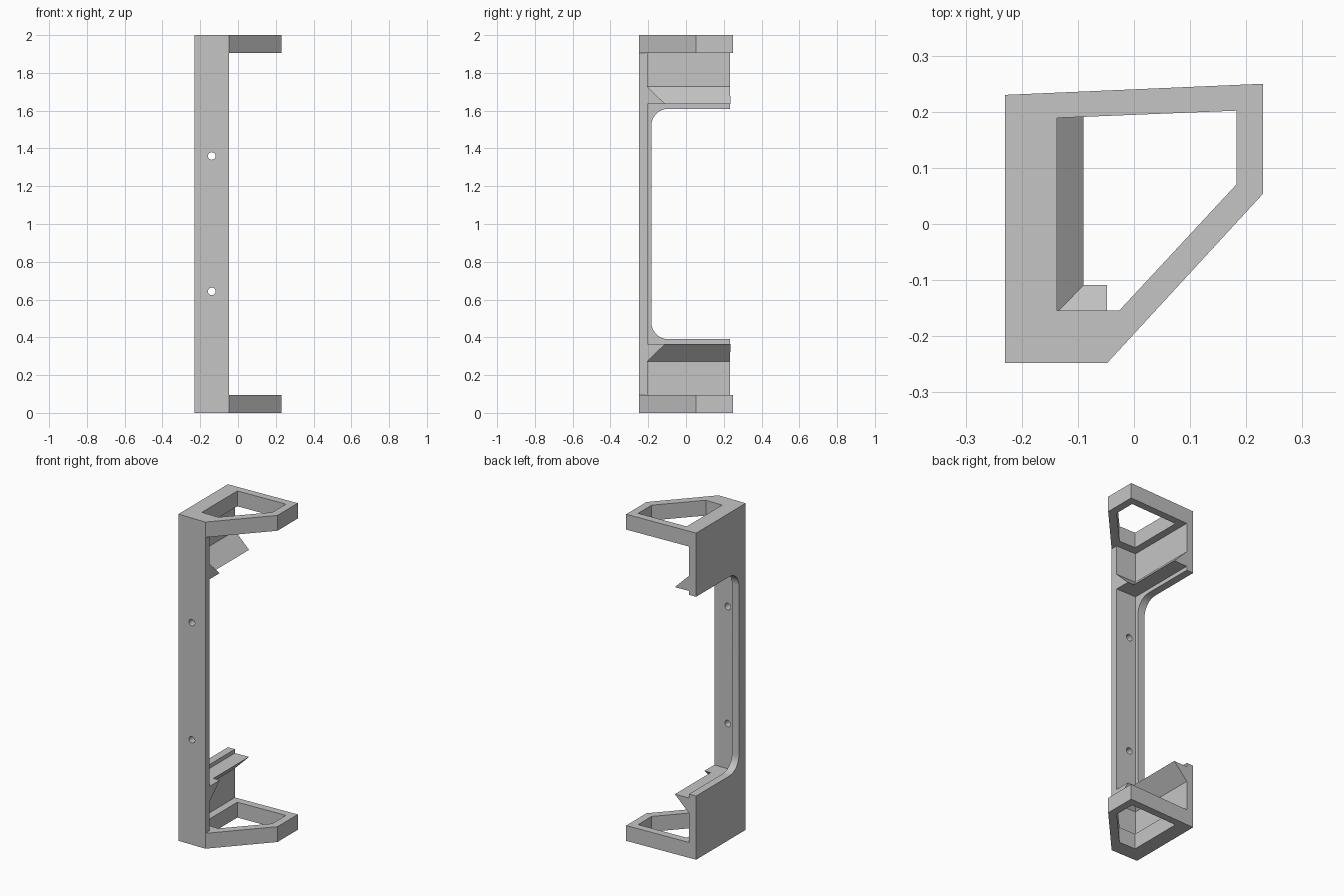
import bpy, bmesh, math

cube = bpy.data.objects.get("Cube")
if cube:
    bpy.data.objects.remove(cube, do_unlink=True)

grey = bpy.data.materials.new("light grey")
grey.use_nodes = True
grey.diffuse_color = (0.56, 0.56, 0.56, 1)
grey.node_tree.nodes["Principled BSDF"].inputs["Base Color"].default_value = grey.diffuse_color

LEFT, RIGHT, FRONT = -0.23, -0.048, -0.248   # outer faces of the upright
WALL_IN, PLATE_IN = -0.183, -0.205           # inner faces of wall and plate
RING, HEIGHT = 0.094, 2.0


def back(x):
    """Slightly slanted rear plane."""
    return 0.24 + 0.043 * x


def loft(name, sections, closed=False):
    """Skin matching point loops; cap the ends unless the loft is closed."""
    bm = bmesh.new()
    rows = [[bm.verts.new(p) for p in s] for s in sections]
    pairs = list(zip(rows, rows[1:]))
    if closed:
        pairs.append((rows[-1], rows[0]))
    else:
        bm.faces.new(rows[0])
        bm.faces.new(rows[-1])
    for a, b in pairs:
        for i in range(len(a)):
            j = (i + 1) % len(a)
            bm.faces.new((a[i], a[j], b[j], b[i]))
    bmesh.ops.recalc_face_normals(bm, faces=bm.faces)
    mesh = bpy.data.meshes.new(name)
    bm.to_mesh(mesh)
    bm.free()
    mesh.materials.append(grey)
    obj = bpy.data.objects.new(name, mesh)
    bpy.context.collection.objects.link(obj)
    return obj


# End rings: five-sided frames
outer = [(LEFT, back(LEFT)), (0.23, back(0.23)), (0.23, 0.054), (RIGHT, FRONT), (LEFT, FRONT)]
inner = [(-0.137, 0.189), (0.183, 0.202), (0.183, 0.071), (-0.026, -0.154), (-0.137, -0.154)]
for name, z in (("bottom_ring", 0), ("top_ring", HEIGHT - RING)):
    loft(name, [[(x, y, h) for x, y in loop] for loop, h in
                ((outer, z), (outer, z + RING), (inner, z + RING), (inner, z))], closed=True)

# Front plate with two screw holes
z0, z1 = RING, HEIGHT - RING
plate = loft("front_plate", [[(LEFT, y, z0), (RIGHT, y, z0), (RIGHT, y, z1), (LEFT, y, z1)]
                             for y in (FRONT, PLATE_IN)])
for i, z in enumerate((0.643, 1.36)):
    circle = [(0.02 * math.cos(a) - 0.139, 0.02 * math.sin(a) + z)
              for a in (math.tau * k / 32 for k in range(32))]
    cutter = loft("hole_cutter_%d" % i, [[(x, y, h) for x, h in circle] for y in (-0.3, -0.15)])
    cutter.hide_render = True
    cutter.hide_set(True)
    cutter.display_type = 'WIRE'
    mod = plate.modifiers.new("hole", 'BOOLEAN')
    mod.operation = 'DIFFERENCE'
    mod.solver = 'EXACT'
    mod.object = cutter
bpy.context.view_layer.update()
cut = bpy.data.meshes.new_from_object(plate.evaluated_get(bpy.context.evaluated_depsgraph_get()))
plate.modifiers.clear()
plate.data = cut
for o in [o for o in bpy.data.objects if o.name.startswith("hole_cutter")]:
    bpy.data.objects.remove(o, do_unlink=True)

# Side wall: C-shaped, with rounded corners in the opening
EDGE, SILL, R = -0.183, 0.39, 0.09


def wall_profile(x):
    arc = [(EDGE + R - R * math.sin(a), SILL + R - R * math.cos(a))
           for a in (math.pi / 2 * k / 12 for k in range(13))]
    lower = [(PLATE_IN, z0), (back(x), z0), (back(x), SILL)] + arc
    upper = [(y, HEIGHT - z) for y, z in reversed(lower)]
    return [(x, y, z) for y, z in lower + upper]


wall = loft("side_wall", [wall_profile(LEFT), wall_profile(WALL_IN)])

# Mitred wedge ledges along the wall and the plate
TIP_X, TIP_Y, LOW, HIGH = -0.09, -0.109, 0.273, 0.366
for name, flip in (("lower_ledge", False), ("upper_ledge", True)):
    a, b = (HEIGHT - LOW, HEIGHT - HIGH) if flip else (LOW, HIGH)
    loft(name, [
        [(WALL_IN, back(WALL_IN), a), (WALL_IN, back(WALL_IN), b), (TIP_X, back(TIP_X), b)],
        [(WALL_IN, PLATE_IN, a), (WALL_IN, PLATE_IN, b), (TIP_X, TIP_Y, b)],
        [(RIGHT, PLATE_IN, a), (RIGHT, PLATE_IN, b), (RIGHT, TIP_Y, b)],
    ])

# Smooth the holes and rounded corners, keeping edges sharp
for obj in (plate, wall):
    bpy.ops.object.select_all(action='DESELECT')
    obj.select_set(True)
    bpy.context.view_layer.objects.active = obj
    bpy.ops.object.shade_smooth_by_angle(angle=math.radians(30))
